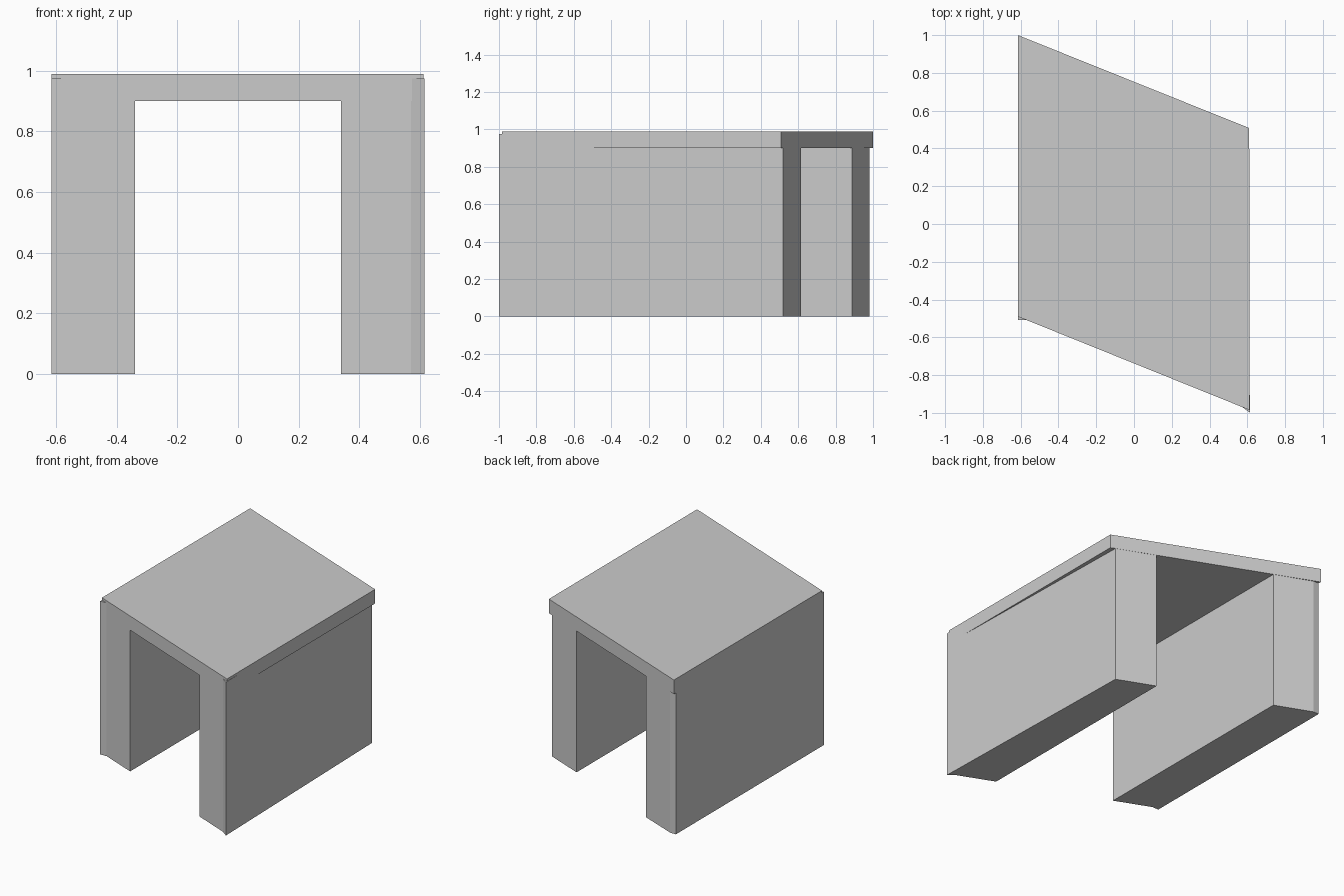
import bpy
import bmesh

if "Cube" in bpy.data.objects:
    bpy.data.objects.remove(bpy.data.objects["Cube"])


def prism(name, outline, z0, z1):
    """Extrude a plan outline (x, y points) from z0 to z1."""
    bm = bmesh.new()
    base = bm.faces.new([bm.verts.new((x, y, z0)) for x, y in outline])
    top = bmesh.ops.extrude_face_region(bm, geom=[base])["geom"]
    moved = [v for v in top if isinstance(v, bmesh.types.BMVert)]
    bmesh.ops.translate(bm, vec=(0, 0, z1 - z0), verts=moved)
    bmesh.ops.recalc_face_normals(bm, faces=bm.faces)
    mesh = bpy.data.meshes.new(name)
    bm.to_mesh(mesh)
    bm.free()
    obj = bpy.data.objects.new(name, mesh)
    bpy.context.collection.objects.link(obj)
    return obj


# Skewed roof slab
prism("roof_slab",
      [(-0.615, -0.49), (0.612, -0.985), (0.61, 0.508), (-0.615, 1.0)],
      0.90, 0.99)

# Left wall, with slightly flattened outer corners
prism("left_wall",
      [(-0.34, -0.60), (-0.34, 0.888), (-0.575, 0.98), (-0.615, 0.98),
       (-0.615, -0.508), (-0.57, -0.507)],
      0.0, 0.975)

# Right wall, tapering away from the slab edge towards the back
prism("right_wall",
      [(0.34, -0.874), (0.57, -0.967), (0.615, -1.0), (0.58, 0.519),
       (0.34, 0.615)],
      0.0, 0.975)
